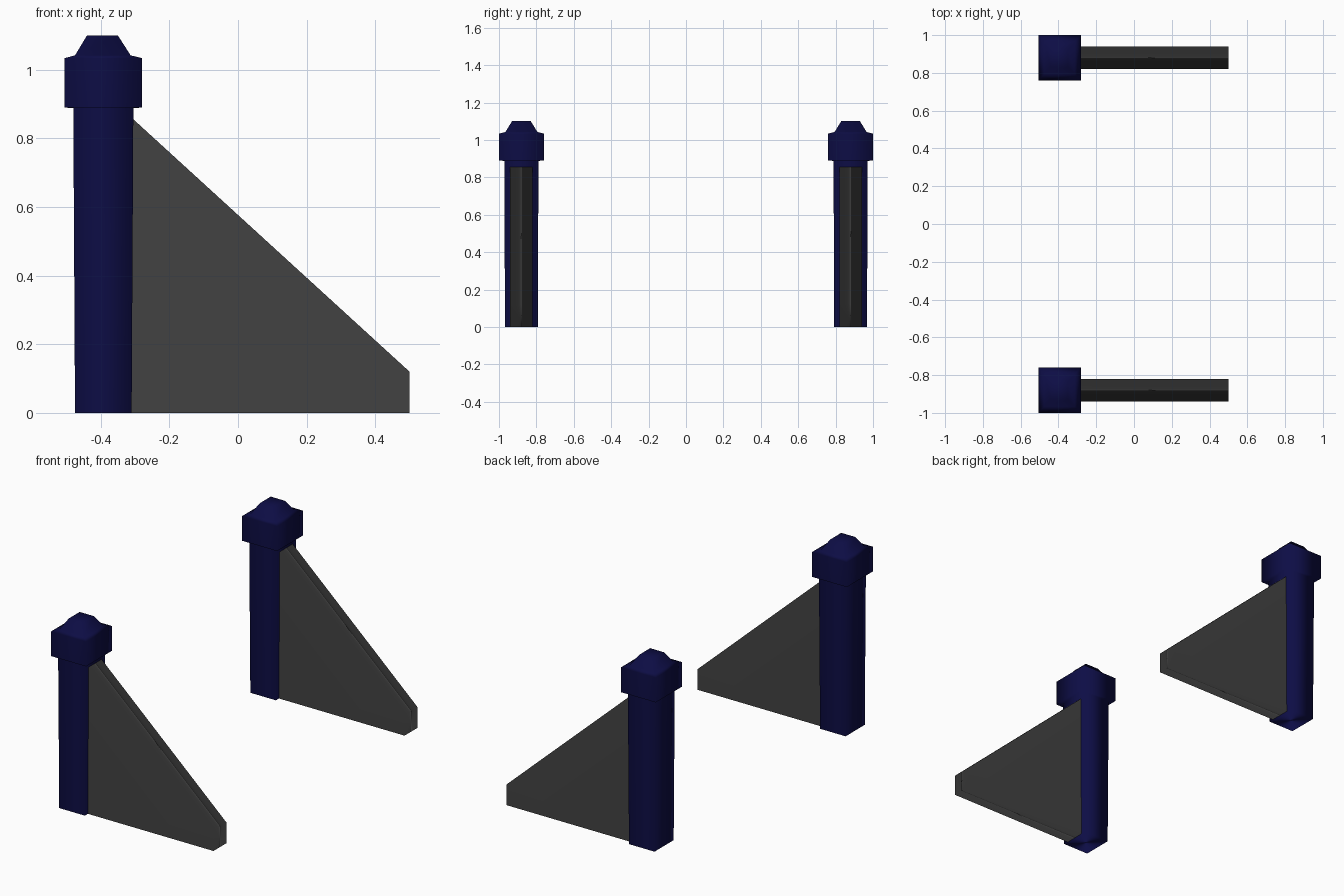
import bpy, bmesh

if "Cube" in bpy.data.objects:
    bpy.data.objects.remove(bpy.data.objects["Cube"])

def material(name, rgb):
    m = bpy.data.materials.new(name)
    m.diffuse_color = (*rgb, 1)
    m.use_nodes = True
    m.node_tree.nodes["Principled BSDF"].inputs["Base Color"].default_value = m.diffuse_color
    return m

NAVY = material("navy blue", (0.004, 0.004, 0.06))
GREY = material("dark grey", (0.055, 0.055, 0.055))
YC = 0.88  # distance of each rail from the centre line

def loft(name, rings, mat):
    """Skin a stack of equal-length point rings and cap both ends."""
    bm = bmesh.new()
    loops = [[bm.verts.new(p) for p in ring] for ring in rings]
    for a, b in zip(loops, loops[1:]):
        for i in range(len(a)):
            j = (i + 1) % len(a)
            bm.faces.new((a[i], a[j], b[j], b[i]))
    bm.faces.new(loops[0])
    bm.faces.new(loops[-1])
    bmesh.ops.recalc_face_normals(bm, faces=bm.faces)
    for f in bm.faces:
        f.smooth = True
    me = bpy.data.meshes.new(name)
    bm.to_mesh(me)
    bm.free()
    me.materials.append(mat)
    ob = bpy.data.objects.new(name, me)
    bpy.context.collection.objects.link(ob)
    # Soft corners with broad faces kept calm
    wn = ob.modifiers.new("weighted normals", 'WEIGHTED_NORMAL')
    wn.mode = 'FACE_AREA'
    wn.weight = 80
    return ob

def rect(x0, x1, half, z, y):
    return [(x0, y - half, z), (x1, y - half, z), (x1, y + half, z), (x0, y + half, z)]

# Post profile: shaft, overhanging cap, tapered knob (x0, x1, half depth, z)
POST = [(-0.475, -0.310, 0.088, 0.0), (-0.480, -0.305, 0.091, 0.888),
        (-0.505, -0.280, 0.120, 0.890), (-0.505, -0.280, 0.120, 1.034),
        (-0.475, -0.313, 0.086, 1.042), (-0.440, -0.350, 0.050, 1.100)]

# Sloping side panel outline (x, z)
PANEL = [(-0.312, 0.0), (0.5, 0.0), (0.5, 0.12), (-0.312, 0.862)]

for side, y in (("front", -YC), ("back", YC)):
    loft(side + "_post", [rect(x0, x1, h, z, y) for x0, x1, h, z in POST], NAVY)
    loft(side + "_sloping_panel",
         [[(x, y + d, z) for x, z in PANEL] for d in (-0.06, 0.06)], GREY)
